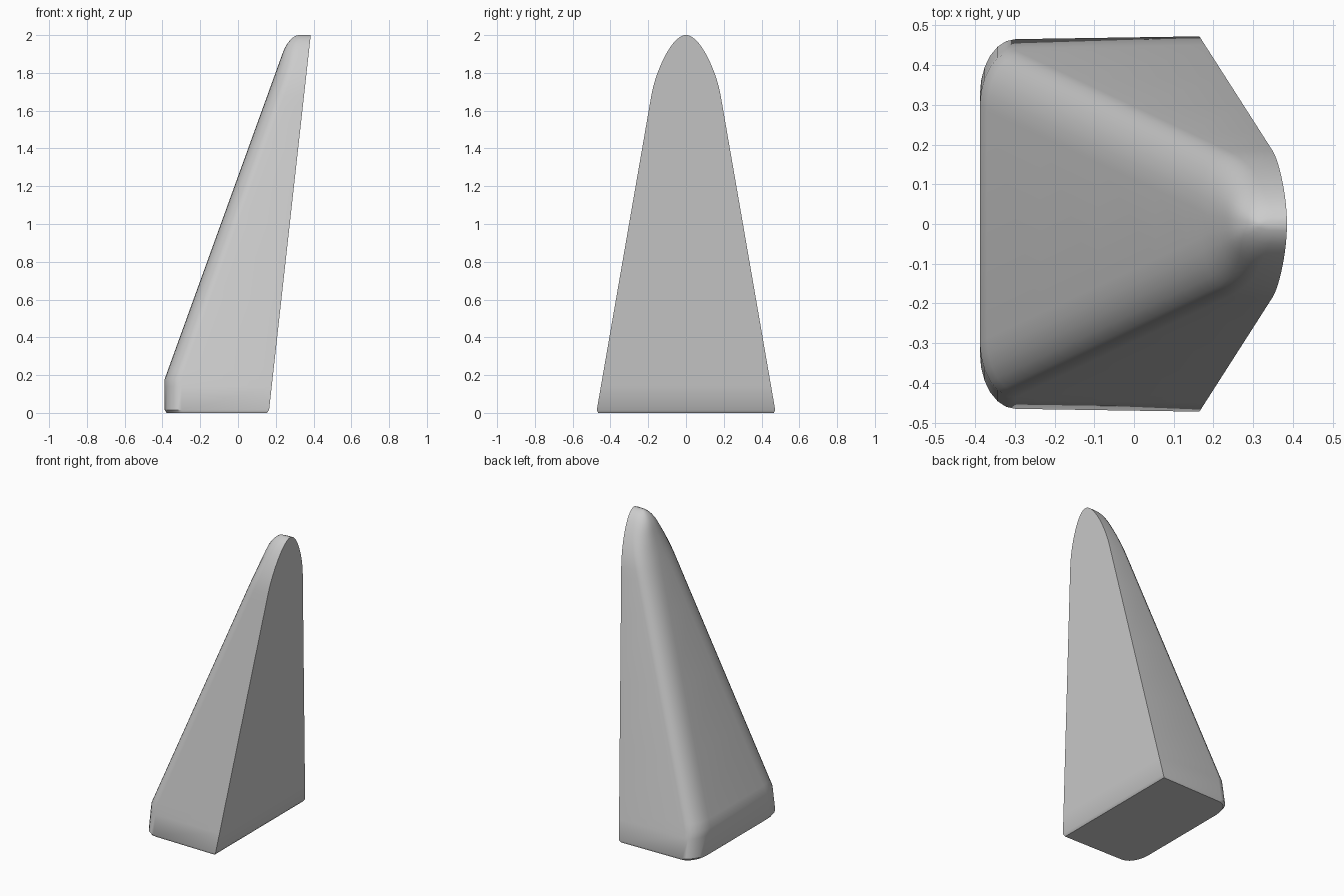
import bpy, bmesh, math

cube = bpy.data.objects.get("Cube")
if cube:
    bpy.data.objects.remove(cube, do_unlink=True)

grey = bpy.data.materials.new("plain grey")
grey.use_nodes = True
grey.diffuse_color = (0.6, 0.6, 0.6, 1)
grey.node_tree.nodes["Principled BSDF"].inputs["Base Color"].default_value = (0.6, 0.6, 0.6, 1)

TOP = 2.0
CORNER_STEPS = 6


def half_width(z):
    """Straight taper that closes into a rounded arch."""
    t = max(0, (z - 1.68) / 0.32)
    return max(0.008, (0.475 - 0.1735 * z) * math.sqrt(max(0, 1 - t * t)))


def sloped_side(z):
    """Short upright foot, long slope, then a rounded tip."""
    x = -0.388 + 0.362 * max(0, z - 0.18)
    s = max(0, (z - 1.91) / 0.09)
    return x + 0.05 * (1 - math.sqrt(max(0, 1 - s * s)))


def section(z, inset=0):
    """Cross-section: square on the flat side, rounded on the sloped side."""
    w = half_width(z) - inset
    x0, x1 = sloped_side(z) + inset, 0.163 + 0.111 * z - inset
    rx, ry = min(0.09, 0.6 * (x1 - x0)), min(0.14, 0.85 * w)
    half = [(x1, w)]
    for i in range(CORNER_STEPS + 1):
        a = math.pi / 2 * i / CORNER_STEPS
        half.append((x0 + rx * (1 - math.sin(a)), 0.985 * w - ry * (1 - math.cos(a))))
    return [(x, y, z) for x, y in half] + [(x, -y, z) for x, y in reversed(half)]


# Stack the sections: bevelled foot, straight body, dense rounded tip
rings = [section(0, 0.01), section(0.015)]
rings += [section(z) for z in (0.14, 0.18, 0.23, 0.6, 1.0, 1.4, 1.62)]
rings += [section(1.68 + 0.32 * math.sin(math.pi / 2 * i / 12)) for i in range(13)]

bm = bmesh.new()
loops = [[bm.verts.new(p) for p in ring] for ring in rings]
for low, high in zip(loops, loops[1:]):
    n = len(low)
    for i in range(n):
        j = (i + 1) % n
        bm.faces.new((low[i], low[j], high[j], high[i]))
bm.faces.new(list(reversed(loops[0])))
bm.faces.new(loops[-1])
bmesh.ops.recalc_face_normals(bm, faces=bm.faces)

mesh = bpy.data.meshes.new("tapered_wedge")
bm.to_mesh(mesh)
bm.free()
mesh.materials.append(grey)
wedge = bpy.data.objects.new("tapered_wedge", mesh)
bpy.context.collection.objects.link(wedge)

# Smooth the rounded corners and keep the flat side crisp
bpy.ops.object.select_all(action="DESELECT")
wedge.select_set(True)
bpy.context.view_layer.objects.active = wedge
bpy.ops.object.shade_smooth_by_angle(angle=math.radians(40))
